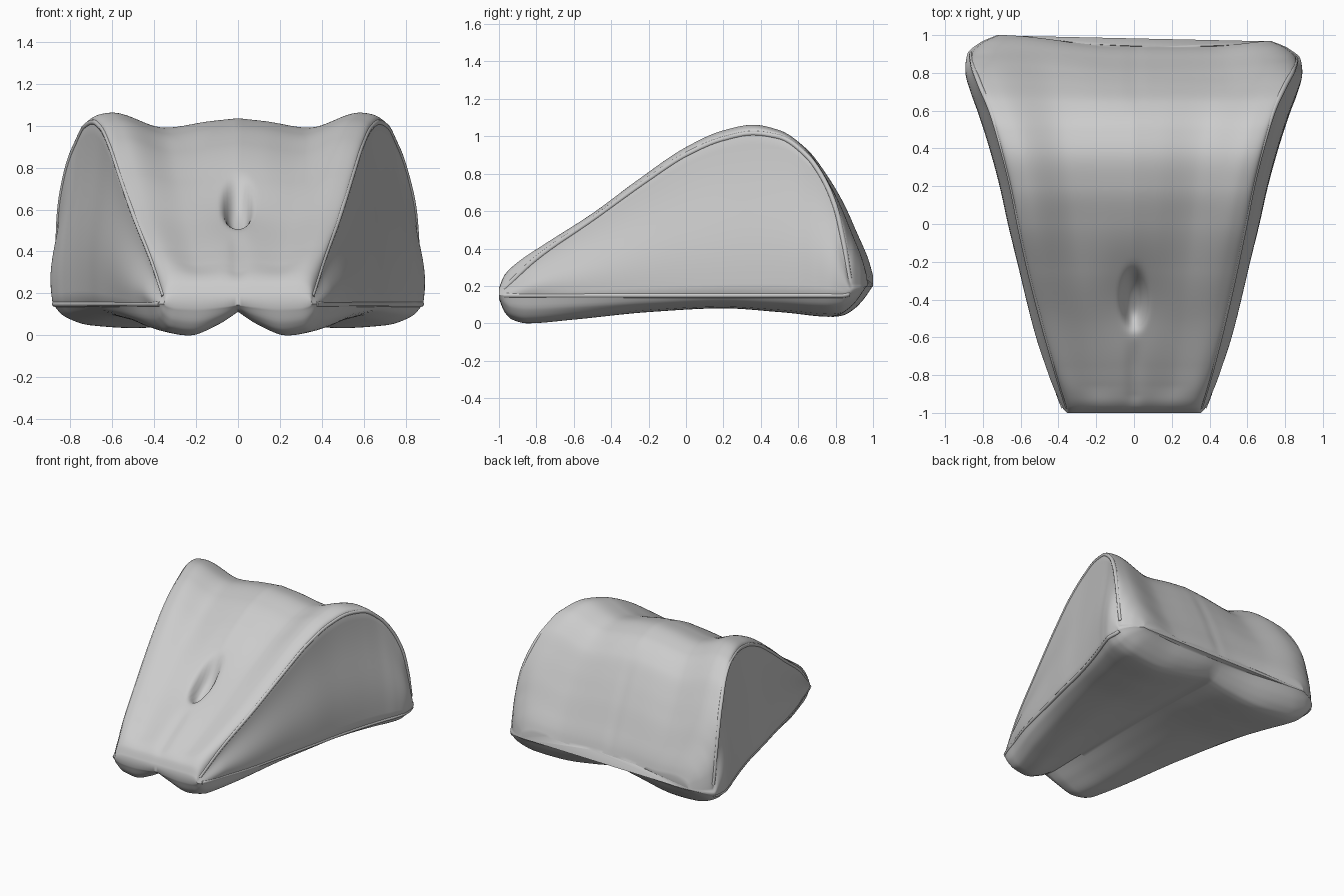
import bpy, bmesh, math

if "Cube" in bpy.data.objects:
    bpy.data.objects.remove(bpy.data.objects["Cube"])

def curve(pts):
    # monotone cubic through (position, value) points
    n = len(pts)
    s = [(pts[i+1][1]-pts[i][1])/(pts[i+1][0]-pts[i][0]) for i in range(n-1)]
    m = [s[0]] + [0 if s[i-1]*s[i] <= 0 else 2*s[i-1]*s[i]/(s[i-1]+s[i])
                  for i in range(1, n-1)] + [s[-1]]
    def f(y):
        y = min(max(y, pts[0][0]), pts[-1][0])
        i = 0
        while i < n-2 and y > pts[i+1][0]:
            i += 1
        h = pts[i+1][0]-pts[i][0]
        t = (y-pts[i][0])/h
        return (pts[i][1]*(1+2*t)*(1-t)**2 + h*m[i]*t*(1-t)**2
                + pts[i+1][1]*t*t*(3-2*t) + h*m[i+1]*t*t*(t-1))
    return f

def ramp(a, b, v):
    t = min(max((v-a)/(b-a), 0), 1)
    return t*t*(3-2*t)

# Profiles along the length
top = curve([(-1, .19), (-.97, .26), (-.9, .33), (-.75, .43), (-.5, .59), (-.25, .775), (0, .945),
             (.2, 1.035), (.36, 1.065), (.5, 1.035), (.65, .93), (.75, .80), (.85, .635),
             (.93, .46), (.98, .34), (1, .27)])
pipe_z = curve([(-1, .16), (-.95, .21), (-.8, .35), (-.5, .56), (-.2, .775), (0, .905), (.2, .99),
                (.36, 1.02), (.5, 1.0), (.65, .90), (.75, .77), (.82, .62), (.87, .42),
                (.91, .22), (1, .21)])
pipe_x = curve([(-1, .35), (-.8, .41), (-.4, .51), (0, .595), (.2, .635), (.4, .685), (.6, .745),
                (.75, .81), (.85, .855), (.9, .865), (.96, .81), (1, .72)])
base_x = curve([(-1, .355), (-.97, .38), (-.8, .44), (-.6, .51), (-.2, .61), (0, .66), (.2, .705),
                (.4, .76), (.6, .825), (.7, .86), (.8, .883), (.9, .875), (.96, .815), (1, .725)])
seam_z = curve([(-1, .15), (0, .15), (.85, .15), (1, .2)])
bottom = curve([(-1, .13), (-.97, .06), (-.93, .02), (-.85, 0), (-.6, .02), (-.2, .06), (.2, .08),
                (.5, .06), (.8, .035), (.85, .042), (.9, .07), (.95, .12), (1, .195)])
dip = curve([(0, .03), (.2, .045), (.5, .075), (.88, 0), (1, 0)])
lobe = curve([(0, .25), (.22, .65), (.55, 1), (.8, .88), (.94, .5), (1, 0)])

def pipe_w(y, side):
    # the left upper seam sits a little further out
    return pipe_x(y) + (.02*ramp(-1, 0, y)*ramp(.95, .7, y) if side < 0 else 0)

def top_height(x, y):
    w, pz = pipe_w(y, x), pipe_z(y)
    t = min(abs(x)/w, 1)
    amp = (.35 + .65*ramp(-.5, .1, y)) * (1-.6*ramp(.8, 1, y)) * ramp(-1, -.85, y)
    z = pz + (top(y) - amp*dip(t) - pz)*math.sqrt(max(1-t**14, 0))
    # button hole with its soft surround, and the centre creases
    r = (x/.06)**2 + ((y+.40)/.14)**2
    z -= .10*math.exp(-r**2)
    z -= .03*math.exp(-((x/.18)**2 + ((y+.4)/.2)**2))
    z -= .015*math.exp(-(x/.04)**2)*(ramp(-.55, -.75, y) + ramp(.55, .8, y))*ramp(-1, -.9, y)
    return z

def bow(x, y):
    # back edge is pulled in at the middle and a little on the right
    d = .06 - .03*ramp(.4, .75, x) if x > 0 else .06*(1-ramp(.05, .72, -x))
    return y - d*ramp(.55, 1, y)

N_TOP, N_SIDE, N_BOT, N_LEN = 84, 14, 60, 150

def side_wall(y, side):
    w, pz, b, sz = pipe_w(y, side), pipe_z(y), base_x(y), seam_z(y)
    pts = []
    for i in range(1, N_SIDE+1):
        v = i/N_SIDE
        puff = (.012*math.sin(math.pi*v) - .01*math.sin(2*math.pi*v))*ramp(1, .8, y)*ramp(-1, -.8, y)
        pts.append((side*(w+(b-w)*v+puff), pz+(sz-pz)*v))
    return pts

def ring(y):
    b, sz = base_x(y), seam_z(y)
    pts = []
    for i in range(N_TOP+1):
        u = 2*i/N_TOP - 1
        x = pipe_w(y, u)*(.55*math.sin(u*math.pi/2) + .45*u)
        pts.append((x, top_height(x, y)))
    pts += side_wall(y, 1)
    for i in range(1, N_BOT):
        x = b*math.cos(math.pi*i/N_BOT)
        pts.append((x, sz-(sz-bottom(y))*lobe(abs(x)/b)))
    pts += reversed(side_wall(y, -1))
    return [(x, bow(x, y), z) for x, z in pts]

stations = []
for j in range(N_LEN+1):
    u = 2*j/N_LEN - 1
    stations.append(.6*math.sin(u*math.pi/2) + .4*u)

# Cushion body: rings lofted front to back
bm = bmesh.new()
rings = [[bm.verts.new(p) for p in ring(y)] for y in stations]
n = len(rings[0])
for a, b in zip(rings, rings[1:]):
    for i in range(n):
        k = (i+1) % n
        bm.faces.new((a[i], a[k], b[k], b[i]))

# End caps
for r in (rings[0], rings[-1]):
    bm.faces.new(r)
bmesh.ops.triangulate(bm, faces=[f for f in bm.faces if len(f.verts) > 4])
bmesh.ops.recalc_face_normals(bm, faces=bm.faces)
mesh = bpy.data.meshes.new("cushion_body")
bm.to_mesh(mesh)
bm.free()
body = bpy.data.objects.new("cushion_body", mesh)
bpy.context.collection.objects.link(body)
bpy.context.view_layer.objects.active = body
body.select_set(True)
bpy.ops.object.shade_smooth_by_angle(angle=math.radians(50))

# Sewn seams: thin cords sunk into the panel edges
def cord(name, pts, radius=.014):
    c = bpy.data.curves.new(name, 'CURVE')
    c.dimensions = '3D'
    c.bevel_depth = radius
    c.bevel_resolution = 2
    c.use_fill_caps = True
    s = c.splines.new('POLY')
    s.points.add(len(pts)-1)
    for p, q in zip(s.points, pts):
        p.co = (*q, 1)
    bpy.context.collection.objects.link(bpy.data.objects.new(name, c))

ys = [y for y in stations if -.975 < y < .9]
for side, label in ((-1, "left"), (1, "right")):
    cord(label+"_upper_seam", [(side*(pipe_w(y, side)-.008), bow(side*pipe_x(y), y),
                                pipe_z(y)-.004) for y in ys])
    cord(label+"_lower_seam", [(side*(base_x(y)-.01), bow(side*base_x(y), y), seam_z(y)) for y in ys])
